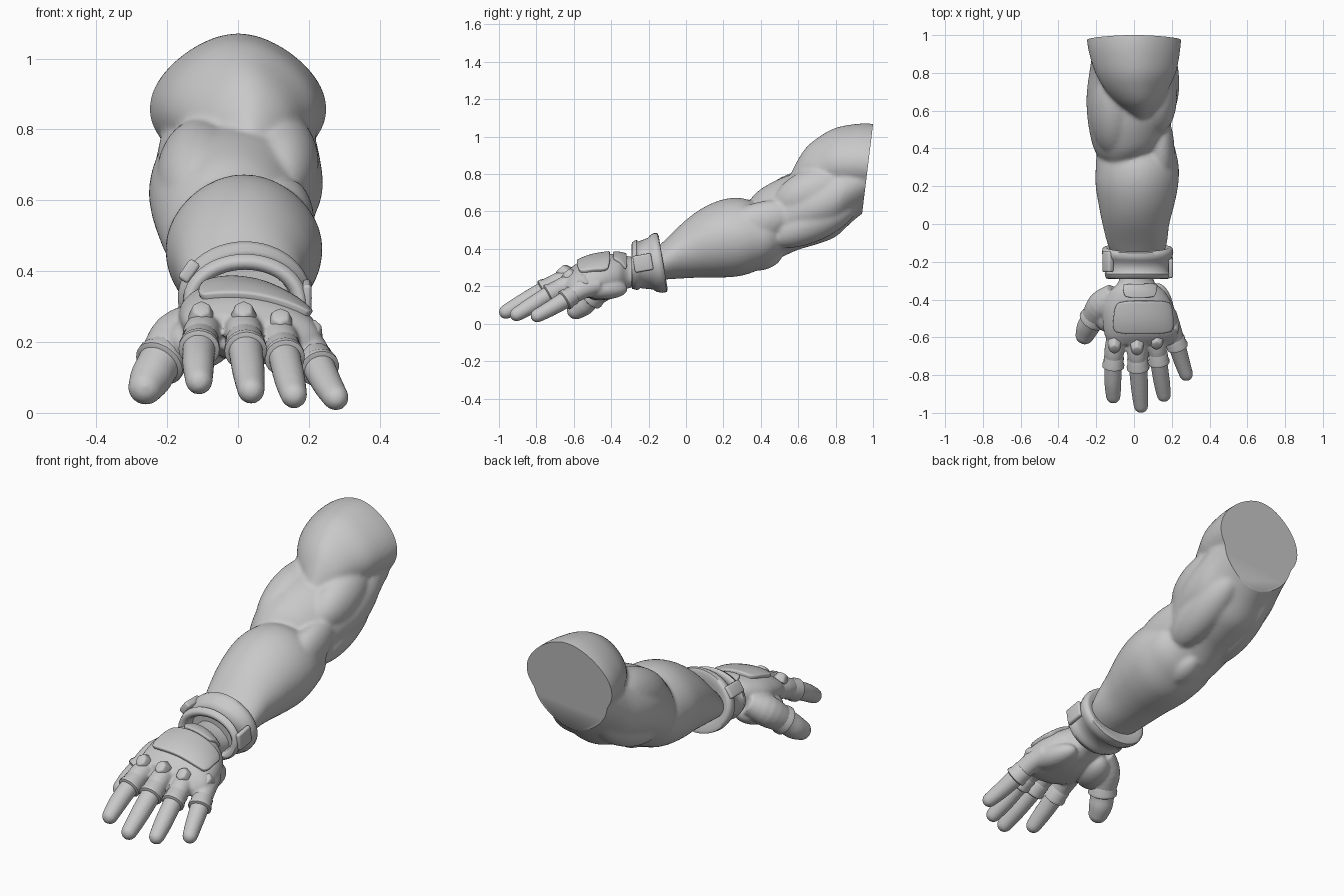
import bpy, bmesh
from math import cos, sin, pi, radians
from mathutils import Vector, Matrix

cube = bpy.data.objects.get("Cube")
if cube:
    bpy.data.objects.remove(cube)

grey = bpy.data.materials.new("plain_grey")
grey.use_nodes = True
grey.diffuse_color = (0.58, 0.58, 0.58, 1)
grey.node_tree.nodes["Principled BSDF"].inputs["Base Color"].default_value = grey.diffuse_color


# ---------- helpers ----------
def refine(stations, steps=5):
    """Curve smoothly through a list of number tuples."""
    out = []
    last = len(stations) - 1
    for k in range(last):
        a, b, c, d = (stations[min(max(k + o, 0), last)] for o in (-1, 0, 1, 2))
        for s in range(steps):
            t = s / steps
            out.append(tuple(q + t / 2 * (r - p + t * (2 * p - 5 * q + 4 * r - w + t * (3 * (q - r) + w - p)))
                             for p, q, r, w in zip(a, b, c, d)))
    return out + [stations[-1]]


def loft(bm, rings):
    rows = [[bm.verts.new(p) for p in ring] for ring in rings]
    n = len(rows[0])
    for a, b in zip(rows, rows[1:]):
        for i in range(n):
            j = (i + 1) % n
            bm.faces.new((a[i], a[j], b[j], b[i]))
    bm.faces.new(rows[0])
    bm.faces.new(rows[-1])


def section(y, left, right, low, high, lean=0, egg=0, peak=0, roll=0, n=48):
    """Oval section; egg narrows the underside, peak the top, roll drops the +x side."""
    pts = []
    for i in range(n):
        c, s = cos(2 * pi * i / n), sin(2 * pi * i / n)
        width = 1 - egg * max(0, -s) ** 2 - peak * max(0, s) ** 2
        x = (left + right) / 2 + (right - left) / 2 * c * width
        z = (high - low) / 2 * s
        pts.append(Vector((x, y + lean * z, (low + high) / 2 + z - roll * c)))
    return pts


def tube(bm, path, tip=True, n=20):
    """Round limb through (x, y, z, radius) points, with a domed end."""
    pts = [Vector(p[:3]) for p in path]
    radii = [p[3] for p in path]
    if tip:
        d, end, r = (pts[-1] - pts[-2]).normalized(), pts[-1], radii[-1]
        for a in (25, 50, 70, 84):
            pts.append(end + d * r * sin(radians(a)))
            radii.append(r * cos(radians(a)))
    rings = []
    for k, p in enumerate(pts):
        d = (pts[min(k + 1, len(pts) - 1)] - pts[max(k - 1, 0)]).normalized()
        u = d.cross(Vector((0, 0, 1))).normalized()
        v = u.cross(d)
        rings.append([p + radii[k] * (u * cos(2 * pi * i / n) + v * sin(2 * pi * i / n))
                      for i in range(n)])
    loft(bm, rings)


def muscle(bm, centre, size, turn=(0, 0, 0)):
    m = Matrix.Translation(centre)
    for angle, axis in zip(turn, "XYZ"):
        m = m @ Matrix.Rotation(radians(angle), 4, axis)
    bmesh.ops.create_uvsphere(bm, u_segments=32, v_segments=20, radius=1,
                              matrix=m @ Matrix.Diagonal((*size, 1)))


def finish(bm, name):
    bmesh.ops.recalc_face_normals(bm, faces=bm.faces)
    mesh = bpy.data.meshes.new(name)
    bm.to_mesh(mesh)
    bm.free()
    mesh.materials.append(grey)
    obj = bpy.data.objects.new(name, mesh)
    bpy.context.collection.objects.link(obj)
    return obj


def smooth(obj, angle=50):
    bpy.ops.object.select_all(action='DESELECT')
    obj.select_set(True)
    bpy.context.view_layer.objects.active = obj
    bpy.ops.object.shade_smooth_by_angle(angle=radians(angle))


def fuse(obj, voxel, rounds):
    """Weld overlapping volumes into one soft skin."""
    rm = obj.modifiers.new("weld", 'REMESH')
    rm.mode, rm.voxel_size = 'VOXEL', voxel
    sm = obj.modifiers.new("soften", 'SMOOTH')
    sm.factor, sm.iterations = 0.5, rounds
    dg = bpy.context.evaluated_depsgraph_get()
    mesh = bpy.data.meshes.new_from_object(obj.evaluated_get(dg))
    obj.modifiers.clear()
    obj.data = mesh
    mesh.materials.clear()
    mesh.materials.append(grey)


# ---------- arm ----------
bm = bmesh.new()
forearm = [(-.22, -.08, .12, .22, .35), (-.12, -.135, .17, .235, .44), (0, -.167, .187, .243, .555),
           (.1, -.187, .213, .247, .625), (.2, -.203, .233, .247, .665), (.29, -.203, .238, .255, .672),
           (.37, -.195, .225, .28, .65), (.45, -.15, .2, .32, .61), (.53, -.06, .14, .4, .55)]
upper = [(.305, -.12, -.02, .42, .6), (.34, -.175, .06, .34, .66), (.4, -.213, .145, .305, .72),
         (.5, -.238, .185, .35, .775), (.6, -.25, .217, .395, .81), (.7, -.25, .238, .425, .84),
         (.8, -.237, .237, .465, .88), (.9, -.222, .222, .555, .93), (1.05, -.2, .2, .67, .95)]
shoulder = [(.55, .01, .06, .73, .78), (.6, -.04, .11, .7, .88), (.65, -.1, .15, .68, .95),
            (.72, -.16, .185, .67, 1.005), (.8, -.205, .222, .655, 1.047), (.9, -.237, .242, .645, 1.067),
            (.98, -.25, .25, .64, 1.07), (1.06, -.25, .25, .64, 1.06)]
loft(bm, [section(*s, peak=.08) for s in refine(forearm)])
loft(bm, [section(*s, egg=.22) for s in refine(upper)])
loft(bm, [section(*s, egg=.35, peak=.2) for s in refine(shoulder)])
muscle(bm, (-.105, .6, .665), (.125, .26, .145), (22, 0, 0))   # inner biceps
muscle(bm, (.12, .68, .705), (.108, .22, .125), (22, 0, 0))    # outer biceps
muscle(bm, (.14, .38, .54), (.075, .22, .105), (18, 0, 0))     # outer forearm strap
muscle(bm, (.11, .68, .55), (.105, .26, .11), (24, 0, 0))      # outer back of arm
muscle(bm, (-.11, .66, .54), (.1, .26, .11), (24, 0, 0))       # inner back of arm
muscle(bm, (.03, .42, .345), (.07, .1, .055), (20, 0, 0))      # elbow
arm = finish(bm, "arm")
fuse(arm, .01, 9)
bm = bmesh.new()
bm.from_mesh(arm.data)
cut = bmesh.ops.bisect_plane(bm, geom=bm.verts[:] + bm.edges[:] + bm.faces[:], clear_outer=True,
                             plane_co=(0, .998, 1.05), plane_no=(0, .45, -.055))
bmesh.ops.holes_fill(bm, edges=[e for e in cut["geom_cut"] if isinstance(e, bmesh.types.BMEdge)])
bm.to_mesh(arm.data)
bm.free()
smooth(arm)

# ---------- wrist cuff: hollow band with raised rims ----------
bm = bmesh.new()
profile = [(-.225, -.045), (-.275, -.035), (-.292, -.015), (-.288, 0), (-.262, .006), (-.25, -.006),
           (-.19, -.003), (-.175, .008), (-.15, .012), (-.128, .006), (-.122, -.01), (-.135, -.04)]
rings = []
for y, grow in profile:
    t = (y + .29) / .17
    rings.append(section(y, -.148 - .012 * t - grow, .188 + .01 * t + grow,
                         .187 - .012 * t - grow, .435 + .045 * t + grow, lean=-.17 * t))
loft(bm, rings)
smooth(finish(bm, "wrist_cuff"), 60)


def block(name, centre, size, turn=(0, 0, 0), bevel=.01):
    b = bmesh.new()
    bmesh.ops.create_cube(b, size=1, matrix=Matrix.Diagonal((*size, 1)))
    bmesh.ops.bevel(b, geom=b.edges[:], offset=bevel, segments=3, profile=.5, affect='EDGES')
    obj = finish(b, name)
    obj.location, obj.rotation_euler = centre, [radians(a) for a in turn]
    smooth(obj)


block("cuff_buckle", (-.138, -.2, .4), (.035, .11, .065), (0, 35, 0))
block("cuff_tab", (.195, -.23, .325), (.025, .1, .09), (10, 0, 0))

# ---------- gloved hand ----------
fingers = {
    "index": [(-.085, -.55, .24, .05), (-.103, -.66, .225, .053), (-.11, -.755, .18, .047),
              (-.112, -.84, .135, .045), (-.11, -.912, .09, .039)],
    "middle": [(.012, -.56, .245, .05), (.016, -.67, .225, .054), (.022, -.765, .175, .049),
               (.03, -.87, .115, .046), (.037, -.962, .064, .039)],
    "ring": [(.105, -.54, .23, .05), (.12, -.64, .205, .052), (.132, -.735, .155, .046),
             (.146, -.83, .095, .044), (.158, -.905, .05, .038)],
    "little": [(.175, -.47, .21, .05), (.205, -.57, .175, .05), (.23, -.65, .125, .046),
               (.254, -.73, .078, .042), (.276, -.795, .043, .037)],
    "thumb": [(-.1, -.37, .26, .06), (-.17, -.43, .21, .078), (-.222, -.51, .14, .062),
              (-.245, -.55, .1, .06), (-.26, -.587, .073, .051)]}
palm = [(-.2, -.075, .105, .21, .35), (-.3, -.08, .105, .195, .355), (-.36, -.13, .165, .17, .37),
        (-.44, -.165, .21, .145, .365), (-.52, -.165, .23, .14, .348), (-.59, -.155, .232, .145, .315),
        (-.64, -.13, .19, .165, .27)]
bm = bmesh.new()
loft(bm, [section(*s, roll=.025) for s in refine(palm)])
for path in fingers.values():
    tube(bm, refine(path, 4))
muscle(bm, (-.11, -.45, .2), (.085, .13, .075), (0, 0, -25))    # thumb pad
muscle(bm, (.145, -.44, .185), (.065, .13, .055), (0, 0, 12))   # heel of hand
glove = finish(bm, "gloved_hand")
fuse(glove, .007, 7)
smooth(glove)

# Rolled finger cuffs and knuckle guards
for name, path in fingers.items():
    a, b = Vector(path[1][:3]), Vector(path[2][:3])
    r = path[2][3]
    bm = bmesh.new()
    collar = [(.3, -.003), (.45, .006), (.75, .006), (.86, .011), (1, .011), (1.07, -.004)]
    tube(bm, [(*a.lerp(b, t), r + grow) for t, grow in collar], tip=False)
    smooth(finish(bm, name + "_finger_cuff"), 60)
    if name == "thumb":
        continue
    bm = bmesh.new()
    bmesh.ops.create_cone(bm, cap_ends=True, segments=6, radius1=.052, radius2=.032, depth=.05)
    bmesh.ops.bevel(bm, geom=bm.edges[:], offset=.008, segments=2, profile=.5, affect='EDGES')
    guard = finish(bm, name + "_knuckle_guard")
    guard.location = Vector(path[1][:3]) + Vector((0, .012, .053))
    guard.rotation_euler = (radians(42), radians(20 if name == "little" else 0), 0)
    guard.scale = (.85, 1, 1)
    smooth(guard, 35)


# Padded plates draped over the back of the hand
def draped(name, centre, size, taper, thick):
    b = bmesh.new()
    bmesh.ops.create_grid(b, x_segments=16, y_segments=12, size=1)
    for v in b.verts:
        x, y = v.co.x, v.co.y
        x, y = x * (1 - .1 * y ** 4), y * (1 - .14 * x ** 4)
        v.co = (centre[0] + size[0] * x * (1 - taper * y), centre[1] + size[1] * y, .6)
    obj = finish(b, name)
    wrap = obj.modifiers.new("drape", 'SHRINKWRAP')
    wrap.target, wrap.wrap_method = glove, 'PROJECT'
    wrap.use_project_z = wrap.use_negative_direction = True
    wrap.use_positive_direction = False
    pad = obj.modifiers.new("pad", 'SOLIDIFY')
    pad.thickness, pad.offset = thick, 0
    edge = obj.modifiers.new("edge", 'BEVEL')
    edge.width, edge.segments = .006, 2
    smooth(obj)


draped("hand_back_plate", (.047, -.492), (.152, .086), .06, .034)
draped("wrist_strap", (.03, -.355), (.085, .035), -.08, .026)
